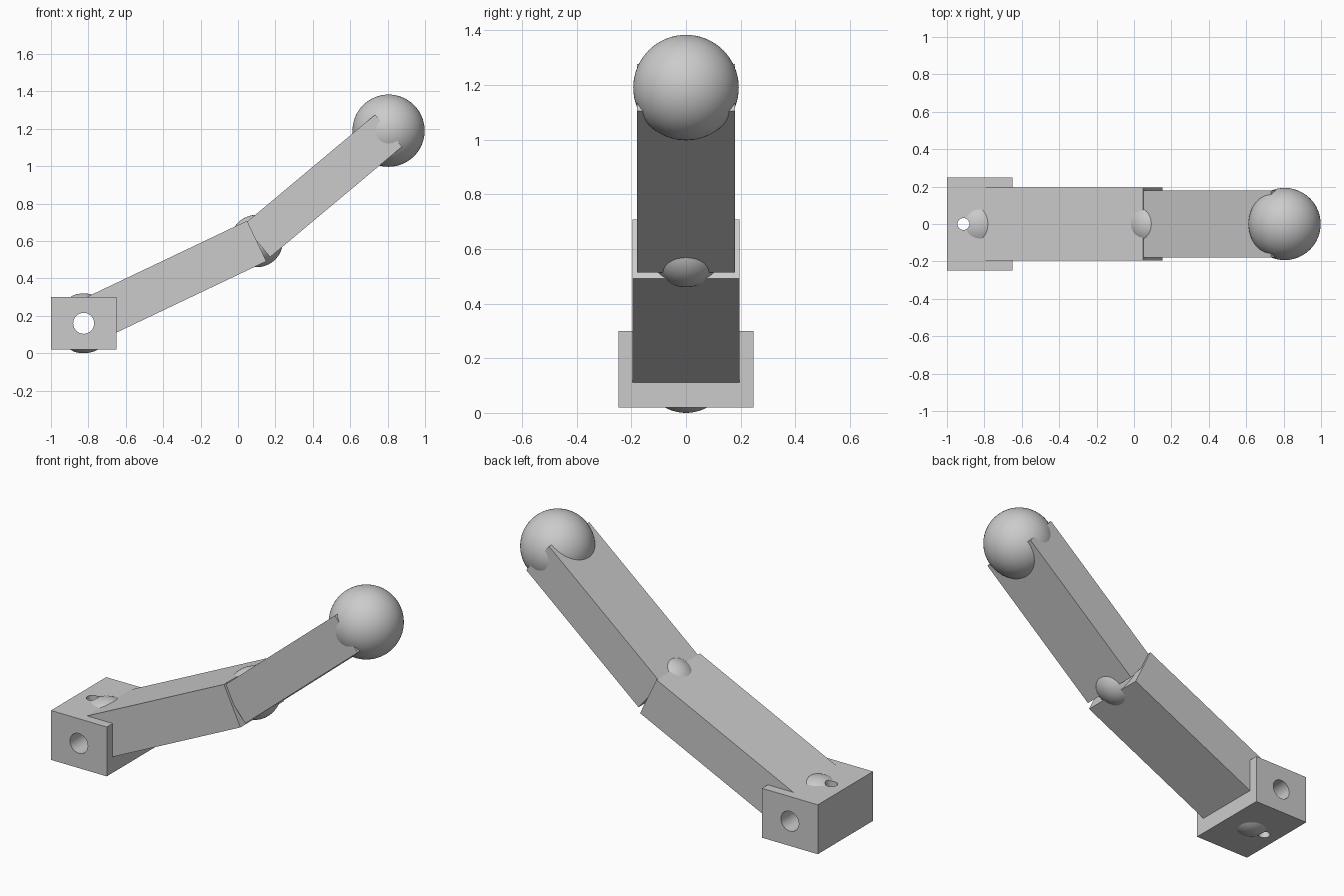
import bpy
import math
from mathutils import Vector

default = bpy.data.objects.get("Cube")
if default:
    bpy.data.objects.remove(default, do_unlink=True)

grey = bpy.data.materials.new("light grey")
grey.use_nodes = True
colour = (0.6, 0.6, 0.6, 1)
grey.diffuse_color = colour
grey.node_tree.nodes["Principled BSDF"].inputs["Base Color"].default_value = colour

# Joint centres in the side plane
shoulder = Vector((-0.825, 0, 0.16))
elbow = Vector((0.10, 0, 0.60))
hand = Vector((0.805, 0, 1.19))


def finish(name):
    obj = bpy.context.object
    obj.name = name
    obj.data.materials.append(grey)
    return obj


def block(name, centre, size, pitch=0):
    bpy.ops.mesh.primitive_cube_add(size=1, location=centre, rotation=(0, -pitch, 0))
    bpy.context.object.scale = size
    bpy.ops.object.transform_apply(location=False, rotation=False, scale=True)
    return finish(name)


def ball(name, centre, radius):
    bpy.ops.mesh.primitive_uv_sphere_add(segments=64, ring_count=32, radius=radius, location=centre)
    obj = finish(name)
    bpy.ops.object.shade_smooth_by_angle()
    return obj


def arm(name, start, end, width, height):
    d = end - start
    return block(name, (start + end) / 2, (d.length, width, height), math.atan2(d.z, d.x))


def drill(name, centre, radius, rotation, targets):
    bpy.ops.mesh.primitive_cylinder_add(vertices=48, radius=radius, depth=1,
                                        location=centre, rotation=rotation)
    cutter = finish(name)
    cutter.hide_render = True
    for target in targets:
        cut = target.modifiers.new(name, "BOOLEAN")
        cut.operation = "DIFFERENCE"
        cut.solver = "EXACT"
        cut.object = cutter
        bpy.context.view_layer.objects.active = target
        bpy.ops.object.modifier_apply(modifier=cut.name)
    bpy.data.objects.remove(cutter, do_unlink=True)


# Base block with its pivot ball, and the two arm segments
base = block("base", (-0.825, 0, 0.16), (0.35, 0.495, 0.28))
pivot = ball("base_joint", shoulder, 0.16)
lower = arm("lower_arm", shoulder, elbow, 0.39, 0.24)
ball("elbow_joint", elbow, 0.14)
arm("upper_arm", elbow, hand, 0.36, 0.224)
ball("hand_ball", hand, 0.193)

# Axle hole across the base and a small bolt hole down through it
drill("axle_hole", shoulder, 0.056, (math.pi / 2, 0, 0), (base, pivot, lower))
drill("bolt_hole", (-0.912, 0, 0.16), 0.032, (0, 0, 0), (base, pivot, lower))

for obj in (base, pivot, lower):
    bpy.ops.object.select_all(action="DESELECT")
    obj.select_set(True)
    bpy.context.view_layer.objects.active = obj
    bpy.ops.object.shade_smooth_by_angle()
